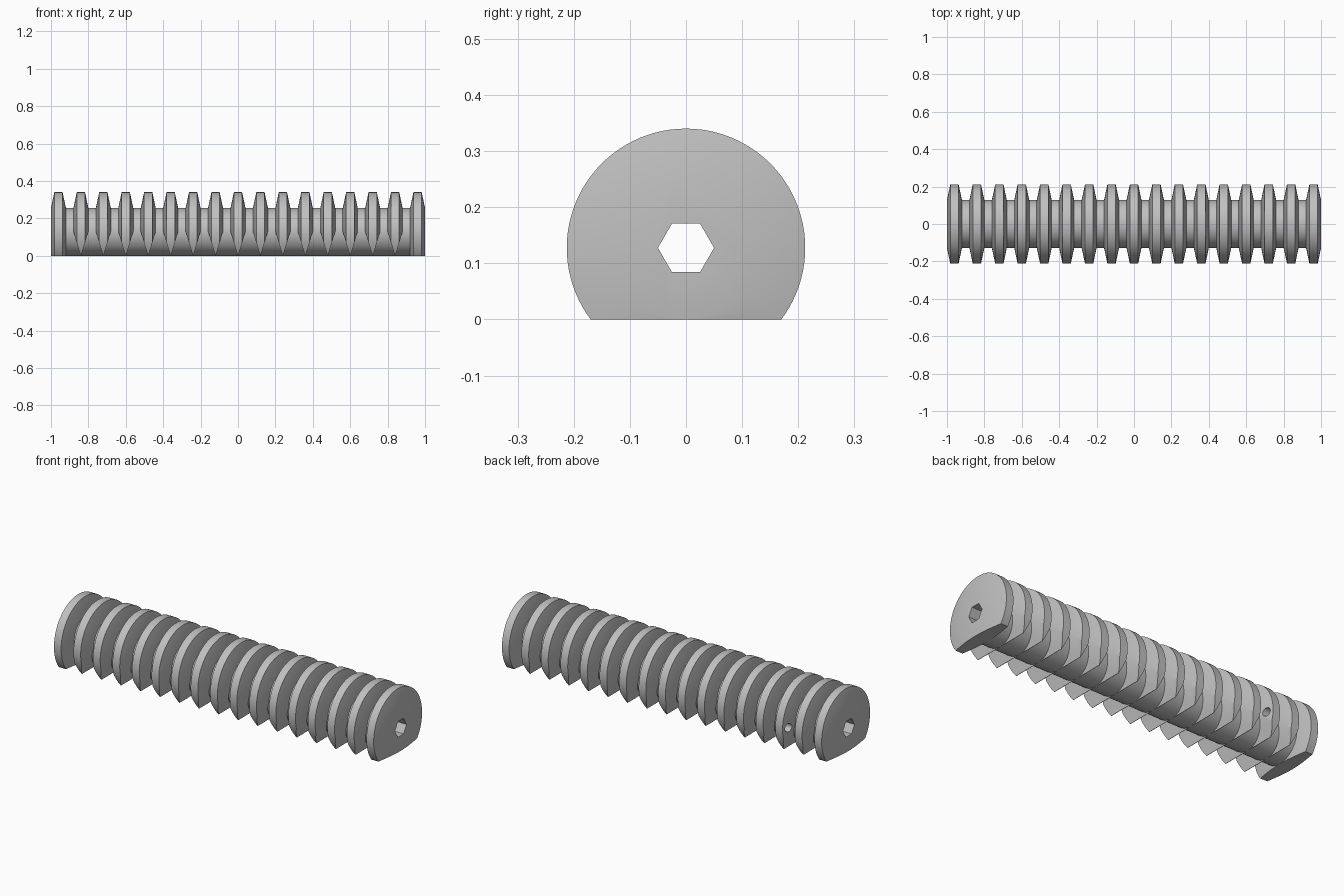
import bpy, bmesh, math
from mathutils import Vector, Matrix

if "Cube" in bpy.data.objects:
    bpy.data.objects.remove(bpy.data.objects["Cube"], do_unlink=True)

CORE_R, CREST_R, AXIS_Z = 0.1275, 0.2125, 0.1275
PITCH, COUNT = 0.12, 17
CREST_HALF, INNER_R, INNER_HALF = 0.022, 0.12, 0.0417
WEDGE_TOP, WEDGE_TIP = 0.07, 0.001

metal = bpy.data.materials.new("plain grey")
metal.use_nodes = True
grey = (0.53, 0.53, 0.53, 1)
metal.diffuse_color = grey
metal.node_tree.nodes["Principled BSDF"].inputs["Base Color"].default_value = grey


def lathe(profile, sides):
    """Closed solid around the x axis from (x, radius) pairs."""
    bm = bmesh.new()
    rings = []
    for x, r in profile:
        angles = [2 * math.pi * i / sides for i in range(sides)]
        rings.append([bm.verts.new((x, r * math.cos(a), r * math.sin(a))) for a in angles])
    for a, b in zip(rings, rings[1:]):
        for i in range(sides):
            j = (i + 1) % sides
            bm.faces.new((a[i], a[j], b[j], b[i]))
    bm.faces.new(rings[0])
    bm.faces.new(rings[-1])
    bmesh.ops.recalc_face_normals(bm, faces=bm.faces)
    return bm


def trim(bm, point, normal):
    """Remove everything on the normal side of a plane and cap the cut."""
    bmesh.ops.bisect_plane(bm, geom=bm.verts[:] + bm.edges[:] + bm.faces[:], dist=1e-6,
                           plane_co=point, plane_no=normal, clear_outer=True)
    bmesh.ops.holes_fill(bm, edges=[e for e in bm.edges if e.is_boundary], sides=0)
    bmesh.ops.recalc_face_normals(bm, faces=bm.faces)


def finish(bm, name):
    mesh = bpy.data.meshes.new(name)
    bm.to_mesh(mesh)
    bm.free()
    mesh.materials.append(metal)
    obj = bpy.data.objects.new(name, mesh)
    bpy.context.scene.collection.objects.link(obj)
    return obj


def cut_hole(target, bm, location):
    """Subtract a solid from the target."""
    bm.transform(Matrix.Translation(location))
    cutter = finish(bm, "hole_cutter")
    mod = target.modifiers.new("hole", "BOOLEAN")
    mod.operation, mod.solver, mod.object = "DIFFERENCE", "EXACT", cutter
    bpy.context.view_layer.objects.active = target
    bpy.ops.object.modifier_apply(modifier=mod.name)
    bpy.data.objects.remove(cutter, do_unlink=True)


# Central shaft
bm = lathe([(-0.99, CORE_R), (0.99, CORE_R)], 96)
bm.transform(Matrix.Translation((0, 0, AXIS_Z)))
parts = [finish(bm, "shaft")]

# Ridges: flat-bottomed at the ends, narrowing to a thin edge elsewhere
for k in range(COUNT):
    cx = (k - COUNT // 2) * PITCH
    bm = lathe([(-INNER_HALF, INNER_R), (-CREST_HALF, CREST_R),
                (CREST_HALF, CREST_R), (INNER_HALF, INNER_R)], 96)
    bm.transform(Matrix.Translation((cx, 0, AXIS_Z)))
    trim(bm, (0, 0, 0), (0, 0, -1))
    if k in (0, COUNT - 1):
        side = 1 if cx > 0 else -1
        trim(bm, (side, 0, 0), (side, 0, 0))
    else:
        for side in (-1, 1):
            trim(bm, (cx + side * WEDGE_TIP, 0, 0),
                 Vector((side * WEDGE_TOP, 0, WEDGE_TIP - CREST_HALF)).normalized())
    parts.append(finish(bm, f"ridge_{k + 1}"))

# Hexagonal hole along the whole rod
for part in parts:
    cut_hole(part, lathe([(-1.1, 0.05), (1.1, 0.05)], 6), (0, 0, AXIS_Z))

# Small round hole through the third ridge, on the back side
cut_hole(parts[3], lathe([(-0.05, 0.023), (0.05, 0.023)], 32), (-0.72, 0.173, AXIS_Z))

# Smooth round surfaces with crisp edges
bpy.ops.object.select_all(action="DESELECT")
for part in parts:
    part.select_set(True)
bpy.context.view_layer.objects.active = parts[0]
bpy.ops.object.shade_smooth_by_angle(angle=math.radians(25))
